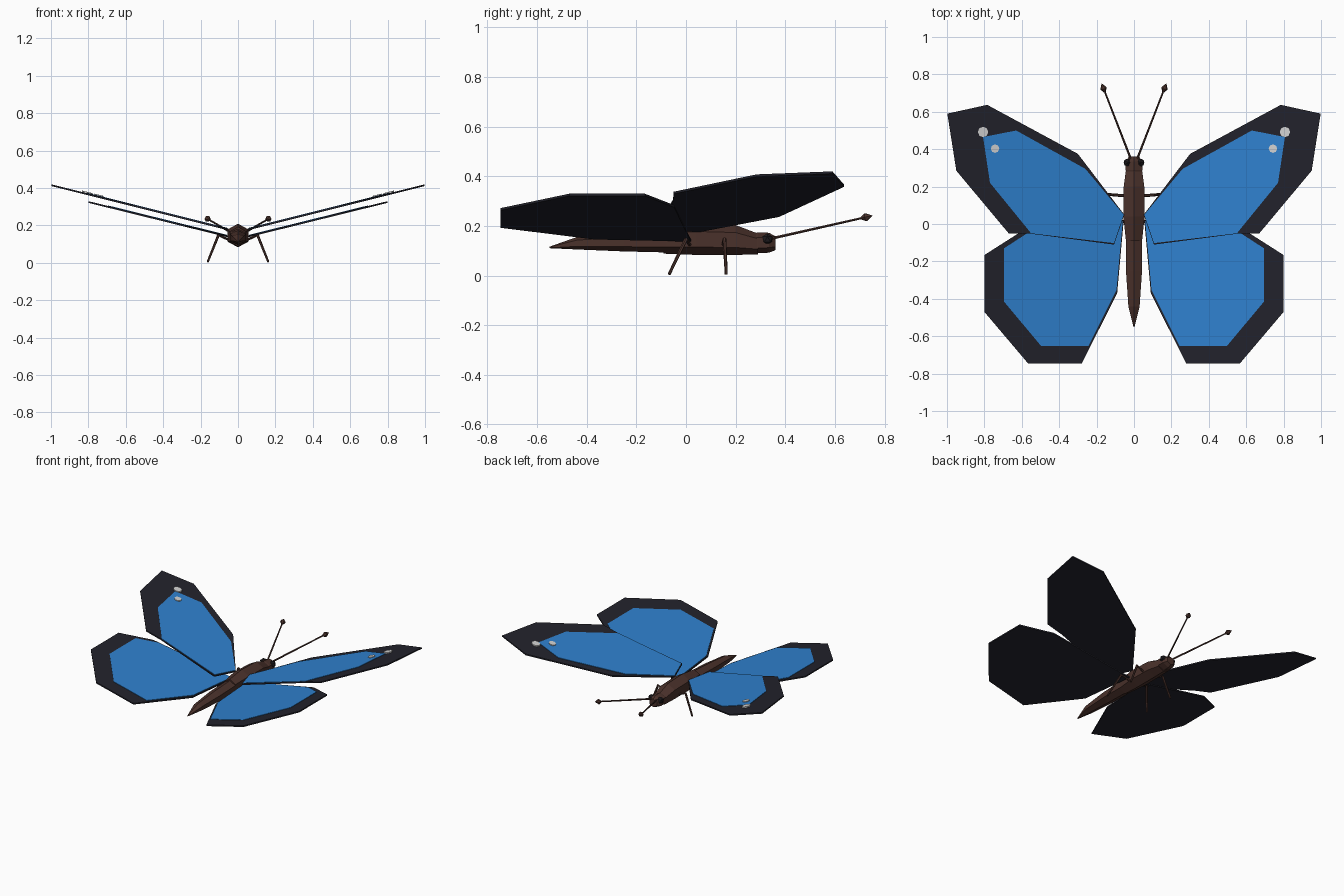
import bpy, bmesh, math
from mathutils import Vector

if "Cube" in bpy.data.objects:
    bpy.data.objects.remove(bpy.data.objects["Cube"])


def material(name, rgb):
    m = bpy.data.materials.new(name)
    m.diffuse_color = (*rgb, 1)
    m.use_nodes = True
    m.node_tree.nodes["Principled BSDF"].inputs["Base Color"].default_value = m.diffuse_color
    return m


DARK = material("wing border black", (0.016, 0.016, 0.024))
BLUE = material("wing blue", (0.028, 0.22, 0.62))
SPOT = material("wing spot pale", (0.65, 0.65, 0.65))
BROWN = material("body brown", (0.069, 0.031, 0.024))
LIMB = material("limb brown", (0.065, 0.03, 0.024))
EYE = material("eye black", (0.012, 0.010, 0.012))


def finish(name, bm, mat):
    bmesh.ops.recalc_face_normals(bm, faces=bm.faces[:])
    me = bpy.data.meshes.new(name)
    bm.to_mesh(me)
    bm.free()
    me.materials.append(mat)
    ob = bpy.data.objects.new(name, me)
    bpy.context.collection.objects.link(ob)
    return ob


def bridge(bm, rings):
    """Skin a list of equal vertex rings and cap both ends."""
    n = len(rings[0])
    for a, b in zip(rings, rings[1:]):
        for i in range(n):
            bm.faces.new((a[i], a[(i + 1) % n], b[(i + 1) % n], b[i]))
    bm.faces.new(rings[0])
    bm.faces.new(rings[-1])


def plate(name, outline, side, base, slope, low, high, mat):
    """Thin plate lying in the upswept wing plane."""
    bm = bmesh.new()
    bridge(bm, [[bm.verts.new((side * x, y, base + slope * x + h)) for x, y in outline]
                for h in (low, high)])
    return finish(name, bm, mat)


def loft(name, stations, mat, n=6):
    """Body part along y from (y, z centre, half width, half height), ridge on top."""
    bm = bmesh.new()
    rings = []
    for y, z, rx, rz in stations:
        ring = []
        for i in range(n):
            a = math.tau * i / n
            ring.append(bm.verts.new((rx * math.sin(a) / math.sin(math.pi / 3), y,
                                      z + rz * math.cos(a))))
        rings.append(ring)
    bridge(bm, rings)
    return finish(name, bm, mat)


def tube(name, points, radii, mat, n=6):
    """Rod through the points with a radius at each."""
    bm = bmesh.new()
    pts = [Vector(p) for p in points]
    rings = []
    for i, (p, r) in enumerate(zip(pts, radii)):
        d = (pts[min(i + 1, len(pts) - 1)] - pts[max(i - 1, 0)]).normalized()
        q = d.to_track_quat('Z', 'Y')
        rings.append([bm.verts.new(p + q @ Vector((r * math.cos(math.tau * k / n),
                                                   r * math.sin(math.tau * k / n), 0)))
                      for k in range(n)])
    bridge(bm, rings)
    return finish(name, bm, mat)


# Body
loft("abdomen", [(-0.55, 0.113, 0.003, 0.003), (-0.44, 0.13, 0.03, 0.025),
                 (-0.25, 0.135, 0.043, 0.038), (-0.04, 0.138, 0.044, 0.046)], BROWN)
loft("thorax", [(-0.09, 0.14, 0.043, 0.052), (0.04, 0.146, 0.057, 0.063),
                (0.2, 0.143, 0.055, 0.06), (0.29, 0.127, 0.043, 0.042)], BROWN)
loft("head", [(0.26, 0.13, 0.036, 0.036), (0.29, 0.132, 0.045, 0.042),
              (0.335, 0.132, 0.043, 0.04), (0.36, 0.13, 0.028, 0.028)], BROWN)

# Wing outlines as (x, y) seen from above
FORE = [(0.052, 0.05), (0.30, 0.375), (0.785, 0.637), (0.998, 0.59),
        (0.95, 0.285), (0.67, -0.05), (0.55, -0.052), (0.107, -0.11)]
FORE_BLUE = [(0.055, 0.05), (0.26, 0.295), (0.63, 0.50), (0.807, 0.465),
             (0.77, 0.22), (0.55, -0.05), (0.107, -0.102)]
HIND = [(0.055, 0.02), (0.615, -0.048), (0.80, -0.166), (0.80, -0.47),
        (0.565, -0.747), (0.28, -0.747), (0.09, -0.37)]
HIND_BLUE = [(0.06, 0.015), (0.575, -0.052), (0.695, -0.13), (0.695, -0.415),
             (0.497, -0.652), (0.243, -0.652), (0.094, -0.355)]
FORE_PLANE = (0.166, 0.25)
HIND_PLANE = (0.128, 0.247)

for side, tag in ((1, "right"), (-1, "left")):
    # Wings with blue panels on the upper face
    plate(f"{tag}_forewing", FORE, side, *FORE_PLANE, -0.005, 0.004, DARK)
    plate(f"{tag}_forewing_panel", FORE_BLUE, side, *FORE_PLANE, 0.002, 0.007, BLUE)
    plate(f"{tag}_hindwing", HIND, side, *HIND_PLANE, -0.005, 0.004, DARK)
    plate(f"{tag}_hindwing_panel", HIND_BLUE, side, *HIND_PLANE, 0.002, 0.007, BLUE)

    # Pale spots near the wing tip
    for k, (cx, cy, r) in enumerate(((0.807, 0.492, 0.028), (0.743, 0.403, 0.023))):
        disc = [(cx + r * math.cos(math.tau * i / 8), cy + r * math.sin(math.tau * i / 8))
                for i in range(8)]
        plate(f"{tag}_wing_spot_{k + 1}", disc, side, *FORE_PLANE, 0.003, 0.012, SPOT)

    # Eye
    bm = bmesh.new()
    bmesh.ops.create_icosphere(bm, subdivisions=1, radius=0.024)
    bmesh.ops.translate(bm, verts=bm.verts[:], vec=(side * 0.034, 0.328, 0.146))
    finish(f"{tag}_eye", bm, EYE)

    # Antenna with its diamond-shaped club
    a, b = Vector((side * 0.012, 0.335, 0.147)), Vector((side * 0.163, 0.725, 0.235))
    d = (b - a).normalized()
    tube(f"{tag}_antenna", [a, b], [0.006, 0.0045], LIMB)
    tube(f"{tag}_antenna_club", [b - d * 0.026, b, b + d * 0.028],
         [0.003, 0.018, 0.001], LIMB)

    # Two pairs of bent legs
    for pair, hip, knee, foot in (("front", (0.03, 0.15, 0.115), (0.105, 0.155, 0.147), (0.162, 0.162, 0.005)),
                                  ("rear", (0.03, 0.02, 0.115), (0.105, 0.0, 0.147), (0.162, -0.068, 0.005))):
        pts = [Vector((side * x, y, z)) for x, y, z in (hip, knee, foot)]
        tube(f"{tag}_{pair}_leg", pts, [0.008, 0.008, 0.006], LIMB)
